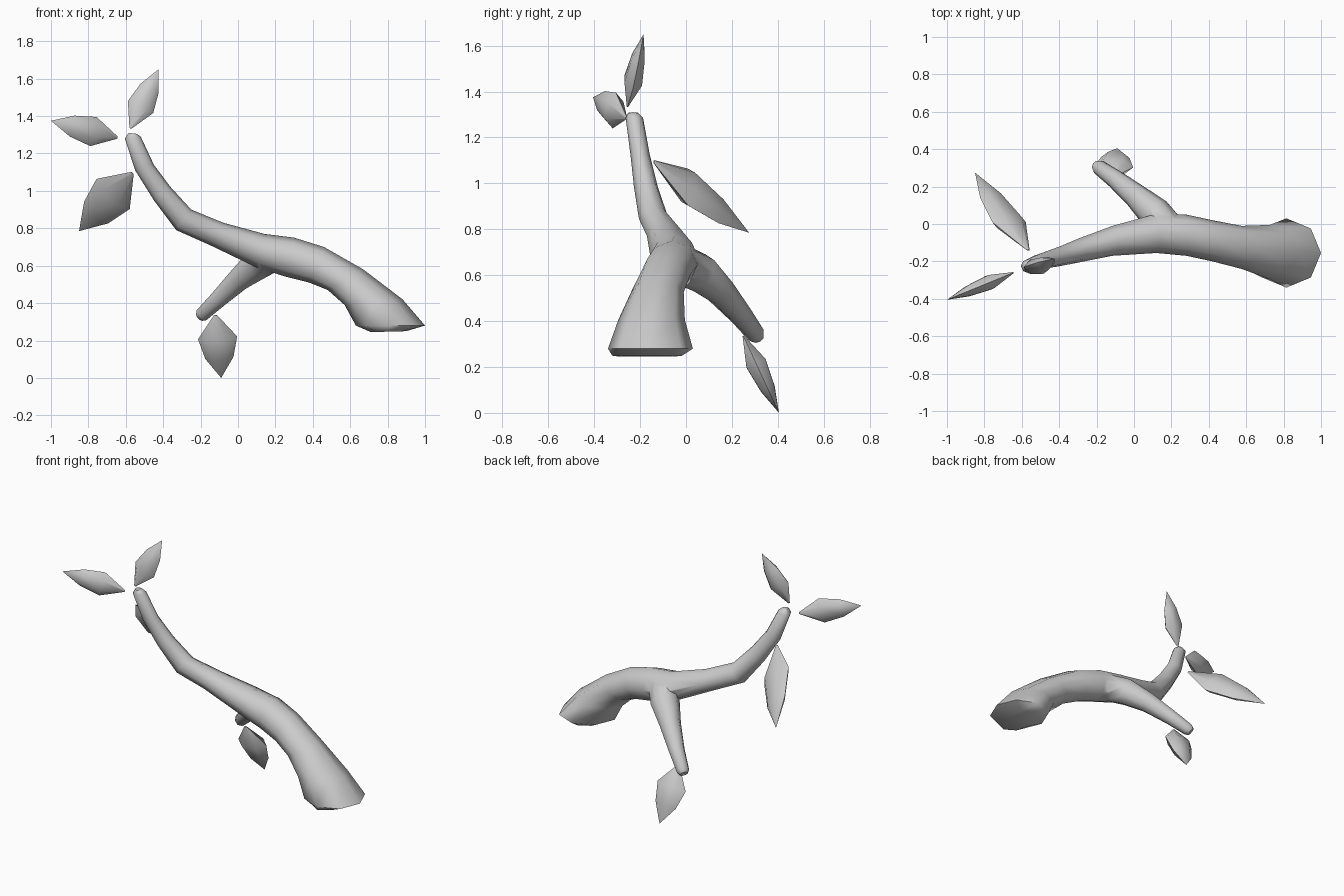
import bpy, bmesh, math
from mathutils import Vector

cube = bpy.data.objects.get("Cube")
if cube:
    bpy.data.objects.remove(cube, do_unlink=True)

GREY = (0.6, 0.6, 0.6, 1)
mat = bpy.data.materials.new("plain grey")
mat.use_nodes = True
mat.diffuse_color = GREY
mat.node_tree.nodes["Principled BSDF"].inputs["Base Color"].default_value = GREY


def loft(name, rings, sides, angle):
    """Skin elliptical rings given as (centre, half axis u, half axis v)."""
    bm = bmesh.new()
    loops = []
    for c, u, v in rings:
        turns = [2 * math.pi * i / sides for i in range(sides)]
        loops.append([bm.verts.new(c + u * math.cos(a) + v * math.sin(a)) for a in turns])
    for a, b in zip(loops, loops[1:]):
        for i in range(sides):
            j = (i + 1) % sides
            bm.faces.new((a[i], a[j], b[j], b[i]))
    bm.faces.new(loops[0][::-1])
    bm.faces.new(loops[-1])
    bmesh.ops.remove_doubles(bm, verts=bm.verts, dist=0.0005)
    bmesh.ops.recalc_face_normals(bm, faces=bm.faces)
    mesh = bpy.data.meshes.new(name)
    bm.to_mesh(mesh)
    bm.free()
    mesh.materials.append(mat)
    obj = bpy.data.objects.new(name, mesh)
    bpy.context.collection.objects.link(obj)
    smooth(obj, angle)
    return obj


def smooth(obj, angle):
    bpy.ops.object.select_all(action='DESELECT')
    obj.select_set(True)
    bpy.context.view_layer.objects.active = obj
    bpy.ops.object.shade_smooth_by_angle(angle=math.radians(angle))


# Main branch: upper x, z, lower x, z, centre y, half depth
main = [
    (.90, .25, .71, .245, -.17, .15),
    (1.0, .28, .63, .28, -.155, .185),
    (.88, .42, .57, .39, -.15, .145),
    (.67, .58, .48, .47, -.125, .115),
    (.46, .70, .38, .51, -.09, .11),
    (.30, .75, .26, .54, -.06, .11),
    (.14, .77, .10, .59, -.05, .105),
    (-.08, .83, -.15, .71, -.09, .08),
    (-.25, .90, -.33, .79, -.14, .065),
    (-.36, 1.02, -.45, .95, -.175, .052),
    (-.45, 1.14, -.55, 1.11, -.20, .042),
    (-.52, 1.29, -.605, 1.28, -.225, .038),
    (-.54, 1.305, -.585, 1.31, -.23, .022),
]
rings = []
for tx, tz, bx, bz, y, r in main:
    top, low = Vector((tx, y, tz)), Vector((bx, y, bz))
    rings.append(((top + low) / 2, (top - low) / 2, Vector((0, r, 0))))
branch = loft("branch", rings, 8, 60)

# Side branch: round tube along a path
path = [(.20, -.05, .66, .09), (.11, .06, .61, .088), (.01, .15, .53, .066),
        (-.10, .24, .425, .05), (-.19, .305, .34, .04), (-.205, .315, .325, .026)]
pts = [Vector(p[:3]) for p in path]
rings = []
for i, p in enumerate(pts):
    t = pts[min(i + 1, len(pts) - 1)] - pts[max(i - 1, 0)]
    u = t.cross(Vector((0, 0, 1))).normalized()
    v = t.cross(u).normalized()
    rings.append((p, u * path[i][3], v * path[i][3]))
twig = loft("side_branch", rings, 8, 60)

# Merge the side branch into the main branch
union = branch.modifiers.new("union", 'BOOLEAN')
union.operation = 'UNION'
union.solver = 'EXACT'
union.object = twig
bpy.context.view_layer.objects.active = branch
bpy.ops.object.modifier_apply(modifier=union.name)
bpy.data.objects.remove(twig, do_unlink=True)
smooth(branch, 75)


def leaf(name, base, tip, across, width, thick):
    """Pointed, thick leaf that is widest below its middle."""
    base, tip = Vector(base), Vector(tip)
    axis = tip - base
    n = axis.cross(Vector(across)).normalized()
    w = n.cross(axis).normalized()
    rings = [(base + axis * t, w * width * s, n * thick * s)
             for t, s in ((0, .08), (.36, 1), (.68, .72), (1, 0))]
    loft(name, rings, 6, 50)


# Leaves: base, tip, width direction, half width, half thickness
leaf("top_leaf", (-.575, -.255, 1.335), (-.425, -.185, 1.65), (.9, 0, -.4), .075, .045)
leaf("outer_leaf", (-.645, -.26, 1.285), (-1, -.405, 1.375), (0, 0, 1), .08, .045)
leaf("back_leaf", (-.565, -.14, 1.095), (-.85, .275, .785), (-.14, -.04, .18), .12, .05)
leaf("lower_leaf", (-.12, .25, .335), (-.09, .405, 0), (1, 0, 0), .105, .052)
